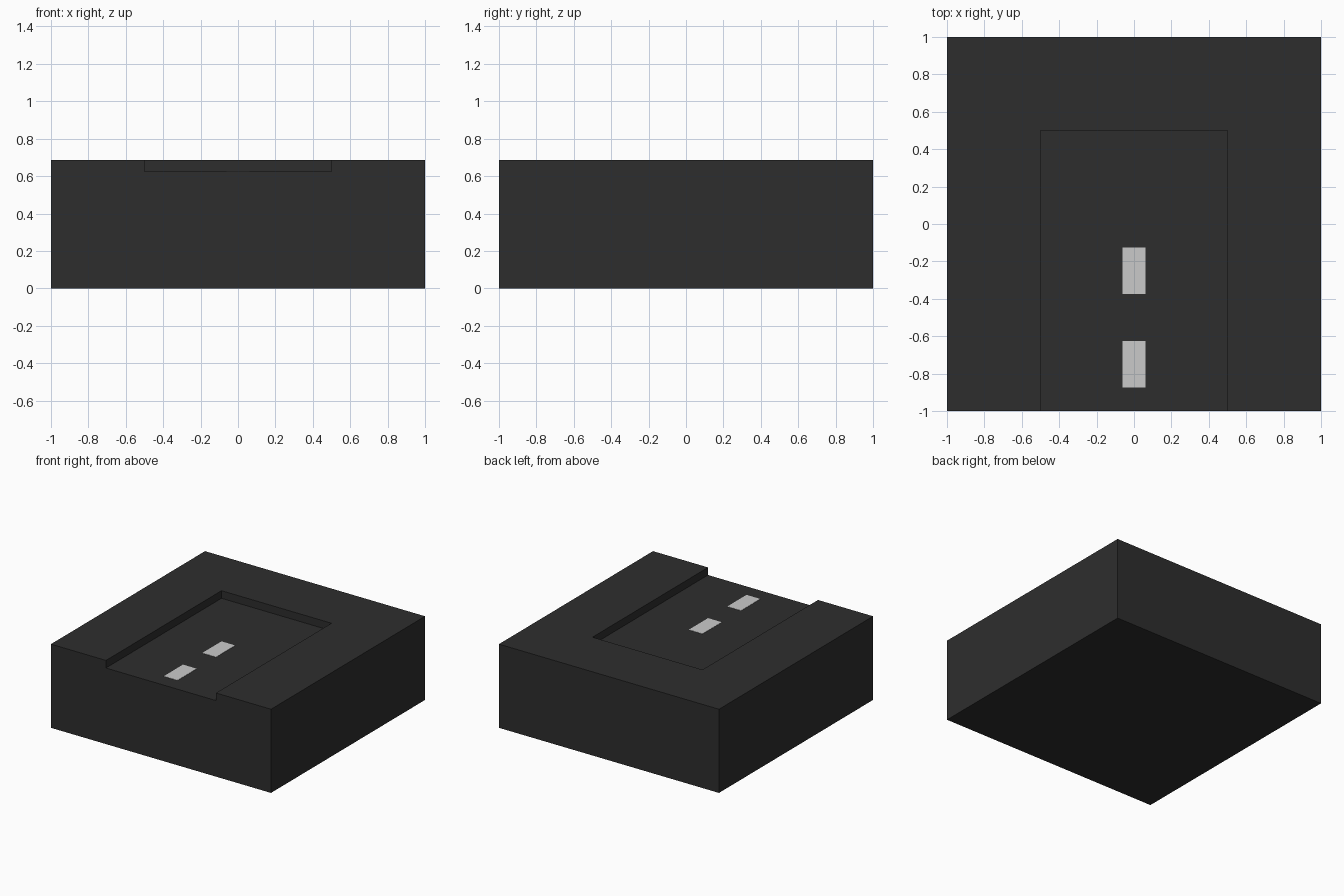
import bpy

if "Cube" in bpy.data.objects:
    bpy.data.objects.remove(bpy.data.objects["Cube"])

HEIGHT = 0.6875      # top of the raised pavement
ROAD_Z = 0.625       # floor of the sunken road


def material(name, value):
    mat = bpy.data.materials.new(name)
    mat.diffuse_color = (value, value, value, 1)
    mat.use_nodes = True
    mat.node_tree.nodes["Principled BSDF"].inputs["Base Color"].default_value = mat.diffuse_color
    return mat


def box(name, low, high, mat):
    bpy.ops.mesh.primitive_cube_add(size=1)
    obj = bpy.context.object
    obj.name = name
    for v in obj.data.vertices:
        v.co = [high[i] if v.co[i] > 0 else low[i] for i in range(3)]
    obj.data.materials.append(mat)
    return obj


asphalt = material("dark asphalt", 0.027)
paint = material("pale road paint", 0.59)

# Solid block with a dead-end road sunk into its top, open at the front
block = box("road_block", (-1, -1, 0), (1, 1, HEIGHT), asphalt)
cutter = box("road_cutter", (-0.5, -1.5, ROAD_Z), (0.5, 0.5, 1), asphalt)
cut = block.modifiers.new("sunken road", 'BOOLEAN')
cut.operation = 'DIFFERENCE'
cut.solver = 'EXACT'
cut.object = cutter
bpy.context.view_layer.objects.active = block
bpy.ops.object.modifier_apply(modifier=cut.name)
bpy.data.objects.remove(cutter)

# Painted centre line dashes
for i, y in enumerate((-0.875, -0.375)):
    box(f"lane_dash_{i + 1}", (-0.0625, y, ROAD_Z - 0.001),
        (0.0625, y + 0.25, ROAD_Z + 0.002), paint)
